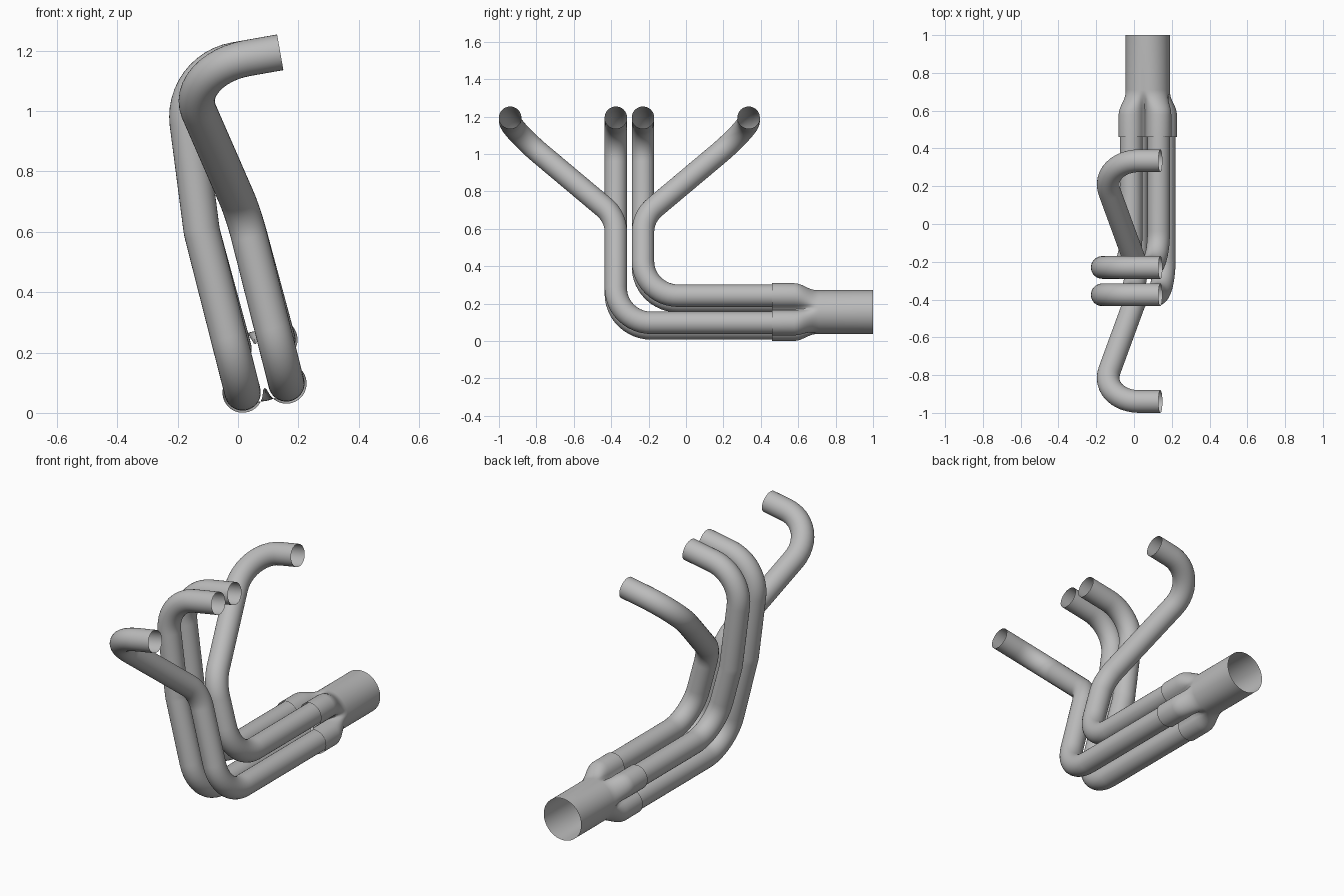
import bpy, bmesh, math
from mathutils import Vector

cube = bpy.data.objects.get("Cube")
if cube:
    bpy.data.objects.remove(cube, do_unlink=True)

steel = bpy.data.materials.new("brushed steel grey")
steel.use_nodes = True
COLOUR = (0.5, 0.5, 0.5, 1)
steel.diffuse_color = COLOUR
steel.node_tree.nodes["Principled BSDF"].inputs["Base Color"].default_value = COLOUR

PIPE_R, BEND_R, SLEEVE_R, OUTLET_R = 0.06, 0.19, 0.067, 0.117
CENTRE = Vector((0.073, 0, 0.155))        # collector axis
ACROSS = Vector((0.0725, 0, 0.015))       # half spacing of the tilted pipe square
UP = Vector((-0.015, 0, 0.0725))
SEGMENTS = 32


def add_object(name, bm):
    bmesh.ops.recalc_face_normals(bm, faces=bm.faces)
    mesh = bpy.data.meshes.new(name)
    bm.to_mesh(mesh)
    bm.free()
    mesh.materials.append(steel)
    obj = bpy.data.objects.new(name, mesh)
    bpy.context.collection.objects.link(obj)
    bpy.ops.object.select_all(action='DESELECT')
    obj.select_set(True)
    bpy.context.view_layer.objects.active = obj
    bpy.ops.object.shade_smooth_by_angle(angle=math.radians(40))
    return obj


def skin(name, rings):
    """Join closed rings of points into an open-ended shell."""
    bm = bmesh.new()
    loops = [[bm.verts.new(p) for p in ring] for ring in rings]
    for a, b in zip(loops, loops[1:]):
        n = len(a)
        for i in range(n):
            j = (i + 1) % n
            bm.faces.new((a[i], a[j], b[j], b[i]))
    return add_object(name, bm)


def rounded_path(corners, radius, steps=12):
    """Replace each inner corner by a circular bend."""
    path = [corners[0]]
    for a, b, c in zip(corners, corners[1:], corners[2:]):
        d1, d2 = (b - a).normalized(), (c - b).normalized()
        turn = d1.angle(d2)
        start = b - d1 * radius * math.tan(turn / 2)
        inward = (d2 - d1 * d1.dot(d2)).normalized()
        for i in range(steps + 1):
            t = turn * i / steps
            path.append(start + d1 * radius * math.sin(t)
                        + inward * radius * (1 - math.cos(t)))
    return path + [corners[-1]]


def tube(name, corners):
    path = rounded_path(corners, BEND_R)
    tangents = []
    for i in range(len(path)):
        before = path[i] - path[i - 1] if i else path[1] - path[0]
        after = path[i + 1] - path[i] if i + 1 < len(path) else before
        tangents.append((before.normalized() + after.normalized()).normalized())
    normal = tangents[0].orthogonal().normalized()
    rings = []
    for i, (p, t) in enumerate(zip(path, tangents)):
        if i:
            normal = tangents[i - 1].rotation_difference(t) @ normal
        side = t.cross(normal)
        angles = [math.tau * k / SEGMENTS for k in range(SEGMENTS)]
        rings.append([p + (normal * math.cos(a) + side * math.sin(a)) * PIPE_R
                      for a in angles])
    return skin(name, rings)


# Four header pipes: inner and outer pairs on the front and rear columns
for end, column_y, port_y, level in (("front", -0.375, -0.94, -1),
                                     ("rear", -0.23, 0.335, 1)):
    for kind, side in (("inner", -1), ("outer", 1)):
        y = column_y if kind == "inner" else port_y
        knee = (-0.12, 0.6) if kind == "inner" else (0.017, 0.663)
        foot = CENTRE + ACROSS * side + UP * level
        tube(f"{end}_{kind}_pipe", [
            Vector((0.14, y, 1.195)),
            Vector((-0.19, y, 1.137)),
            Vector((knee[0], column_y, knee[1])),
            Vector((foot.x, column_y, foot.z)),
            Vector((foot.x, 0.56, foot.z))])


# Collector: four-lobed socket blending into a round outlet
def lobe_radius(angle):
    d = ACROSS.length * math.sqrt(2)
    off = (angle % (math.pi / 2)) - math.pi / 4
    return d * math.cos(off) + math.sqrt(max(0, SLEEVE_R**2 - (d * math.sin(off))**2))


def collector_ring(y, blend):
    ring = []
    for k in range(SEGMENTS * 3):
        a = math.tau * k / (SEGMENTS * 3)
        r = lobe_radius(a) * (1 - blend) + OUTLET_R * blend
        p = CENTRE + (ACROSS.normalized() * math.cos(a) + UP.normalized() * math.sin(a)) * r
        ring.append(Vector((p.x, y, p.z)))
    return ring


rings = [collector_ring(0.46, 0), collector_ring(0.58, 0)]
for i in range(1, 9):
    t = i / 8
    rings.append(collector_ring(0.58 + 0.13 * t, t * t * (3 - 2 * t)))
rings.append(collector_ring(1.0, 1))
skin("collector", rings)
